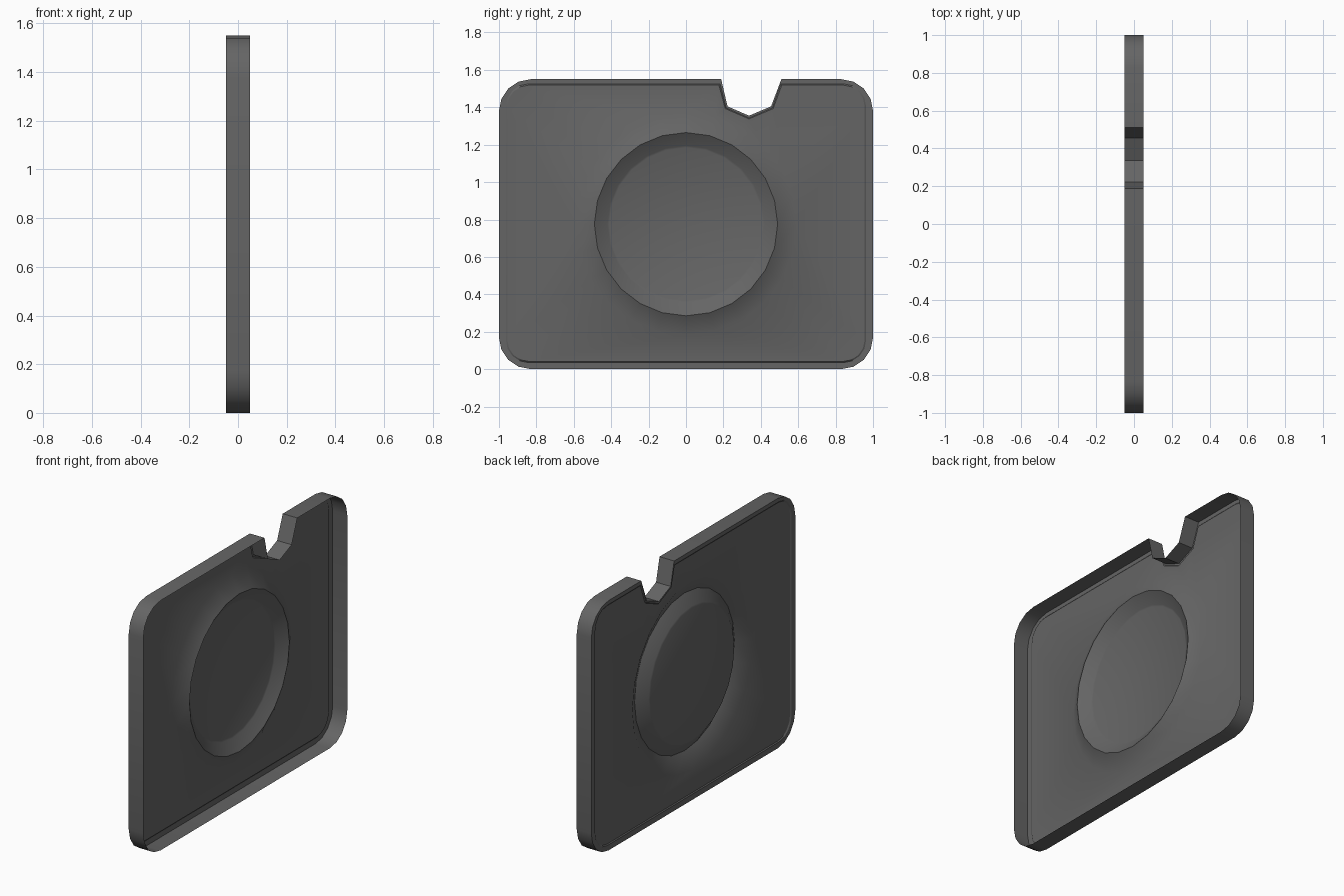
import bpy, bmesh, math

if "Cube" in bpy.data.objects:
    bpy.data.objects.remove(bpy.data.objects["Cube"])

grey = bpy.data.materials.new("dark_grey")
grey.diffuse_color = (0.13, 0.13, 0.13, 1)
grey.use_nodes = True
grey.node_tree.nodes["Principled BSDF"].inputs["Base Color"].default_value = grey.diffuse_color


# Rounded panel outline in (y, z), with the notch cut in the top edge
def outline(half, z0, z1, r, notch):
    pts = []
    corners = [(half - r, z0 + r, -90), (half - r, z1 - r, 0),
               (r - half, z1 - r, 90), (r - half, z0 + r, 180)]
    for i, (cy, cz, start) in enumerate(corners):
        for k in range(5):
            a = math.radians(start + 22.5 * k)
            pts.append((cy + r * math.cos(a), cz + r * math.sin(a)))
        if i == 1:
            pts += notch
    return pts


def circle(r, n=24, cz=0.775):
    return [(r * math.sin(2 * math.pi * k / n), cz + r * math.cos(2 * math.pi * k / n))
            for k in range(n)]


bm = bmesh.new()


def loop(pts, x):
    return [bm.verts.new((x, y, z)) for y, z in pts]


def bridge(a, b):
    n = len(a)
    for i in range(n):
        j = (i + 1) % n
        bm.faces.new((a[i], a[j], b[j], b[i]))


def edges_of(vs):
    n = len(vs)
    return [bm.edges.get((vs[i], vs[(i + 1) % n])) for i in range(n)]


# Flange wall, bottom strip and small step to the panel
outer = outline(1.0, 0.0, 1.55, 0.17,
                [(0.51, 1.55), (0.455, 1.405), (0.337, 1.355), (0.222, 1.405), (0.188, 1.55)])
inner = outline(0.963, 0.035, 1.525, 0.12,
                [(0.507, 1.525), (0.462, 1.397), (0.337, 1.343), (0.214, 1.397), (0.182, 1.525)])
step = outline(0.955, 0.041, 1.519, 0.115,
               [(0.512, 1.519), (0.466, 1.393), (0.337, 1.338), (0.210, 1.393), (0.176, 1.519)])
rims = [loop(outer, 0.05), loop(outer, -0.05), loop(inner, -0.05), loop(step, -0.045)]
for a, b in zip(rims, rims[1:]):
    bridge(a, b)

# Raised circular ridge and its flat centre disc
rings = [loop(circle(r), x) for r, x in
         [(0.59, -0.045), (0.49, 0.01), (0.42, -0.037), (0.41, -0.041)]]
for a, b in zip(rings, rings[1:]):
    bridge(a, b)
bm.faces.new(rings[-1])

# Flat panel between the rim and the ridge
bmesh.ops.triangle_fill(bm, use_beauty=True, use_dissolve=False, normal=(1, 0, 0),
                        edges=edges_of(rims[-1]) + edges_of(rings[0]))
bmesh.ops.recalc_face_normals(bm, faces=bm.faces[:])
bm.normal_update()
if sum(f.normal.x * f.calc_area() for f in bm.faces) > 0:
    bmesh.ops.reverse_faces(bm, faces=bm.faces[:])

me = bpy.data.meshes.new("pressed_panel")
bm.to_mesh(me)
bm.free()
me.materials.append(grey)
ob = bpy.data.objects.new("pressed_panel", me)
bpy.context.collection.objects.link(ob)
bpy.context.view_layer.objects.active = ob
ob.select_set(True)
bpy.ops.object.shade_smooth_by_angle(angle=math.radians(30))
